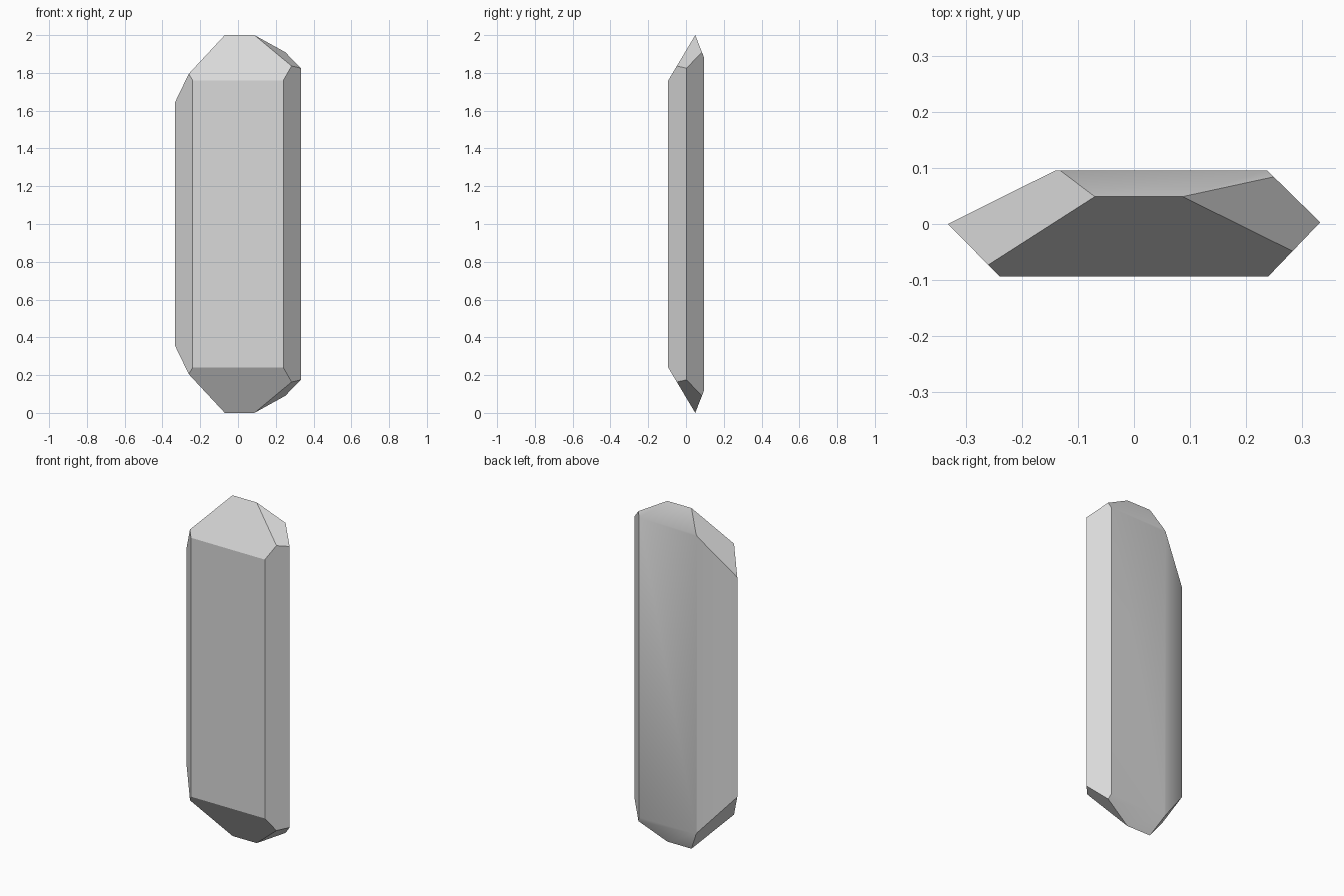
import bpy
import bmesh
import math
from mathutils import Vector

cube = bpy.data.objects.get("Cube")
if cube:
    bpy.data.objects.remove(cube, do_unlink=True)

# Pale grey stone colour
stone = bpy.data.materials.new("pale_grey_stone")
stone.use_nodes = True
colour = (0.7, 0.7, 0.7, 1)
stone.diffuse_color = colour
stone.node_tree.nodes["Principled BSDF"].inputs["Base Color"].default_value = colour

CENTRE = Vector((0, 0, 1))


def cut_facet(bm, points):
    """Slice a facet off through three points, keeping the side with the centre."""
    a, b, c = (Vector(p) for p in points)
    normal = (b - a).cross(c - a).normalized()
    if (CENTRE - a).dot(normal) > 0:
        normal.negate()
    result = bmesh.ops.bisect_plane(
        bm, geom=bm.verts[:] + bm.edges[:] + bm.faces[:], dist=1e-5,
        plane_co=a, plane_no=normal, clear_outer=True)
    rim = [g for g in result["geom_cut"] if isinstance(g, bmesh.types.BMEdge)]
    bmesh.ops.edgeloop_fill(bm, edges=rim)


# Six-sided crystal shaft
outline = [(-0.333, 0), (-0.24, -0.094), (0.24, -0.094),
           (0.333, 0.003), (0.238, 0.096), (-0.14, 0.096)]
bm = bmesh.new()
base = bm.faces.new([bm.verts.new((x, y, -0.5)) for x, y in outline])
shaft = bmesh.ops.extrude_face_region(bm, geom=[base])
bmesh.ops.translate(bm, vec=(0, 0, 3),
                    verts=[g for g in shaft["geom"] if isinstance(g, bmesh.types.BMVert)])

# Tip facets meeting at a short ridge, the same at both ends
ridge_left, ridge_right = (-0.07, 0.049, 2), (0.087, 0.049, 2)
facets = [
    (ridge_left, ridge_right, (0, -0.094, 1.76)),
    (ridge_left, ridge_right, (0, 0.096, 1.88)),
    (ridge_left, (-0.333, 0, 1.645), (-0.26, -0.073, 1.796)),
    (ridge_right, (0.333, 0.003, 1.825), (0.283, -0.048, 1.837)),
]
for facet in facets:
    cut_facet(bm, facet)
    cut_facet(bm, [(x, y, 2 - z) for x, y, z in facet])

bmesh.ops.remove_doubles(bm, verts=bm.verts[:], dist=0.002)
bmesh.ops.recalc_face_normals(bm, faces=bm.faces[:])
mesh = bpy.data.meshes.new("crystal")
bm.to_mesh(mesh)
bm.free()
mesh.materials.append(stone)

crystal = bpy.data.objects.new("crystal", mesh)
bpy.context.collection.objects.link(crystal)

# Crisp front edges, softly blended back
bpy.ops.object.select_all(action="DESELECT")
crystal.select_set(True)
bpy.context.view_layer.objects.active = crystal
bpy.ops.object.shade_smooth_by_angle(angle=math.radians(29))
